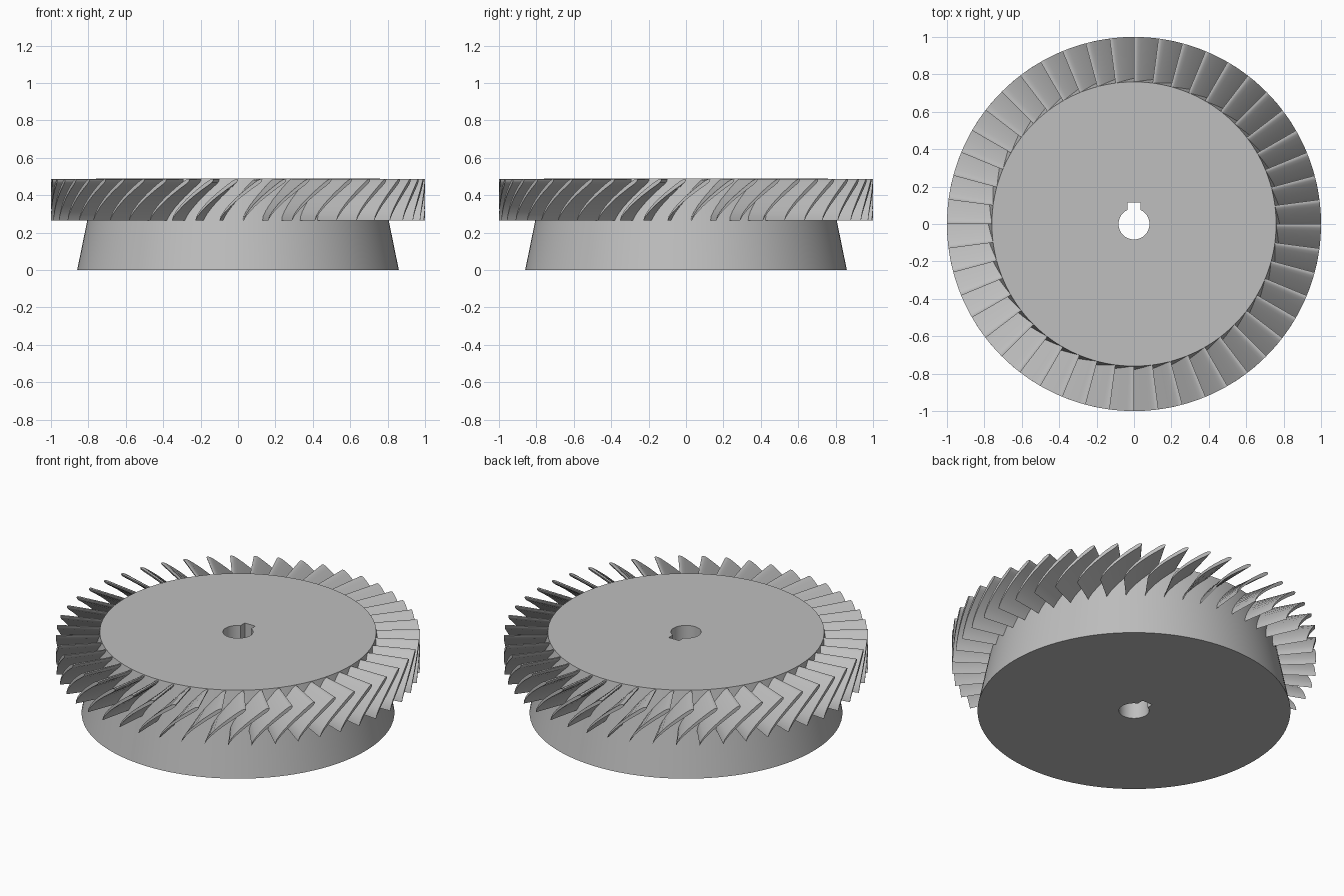
import bpy, bmesh, math

cube = bpy.data.objects.get("Cube")
if cube:
    bpy.data.objects.remove(cube, do_unlink=True)

BLADES = 48
HUB_TOP = 0.49
BLADE_LOW, BLADE_HIGH = 0.265, 0.485
ROOT, TIP = 0.74, 1.0
LEAN = 0.23          # how far the lower edge trails, measured at the tip
HALF_THICK = 0.011

metal = bpy.data.materials.new("light grey metal")
metal.use_nodes = True
grey = (0.52, 0.52, 0.52, 1)
metal.diffuse_color = grey
metal.node_tree.nodes["Principled BSDF"].inputs["Base Color"].default_value = grey


def finish(obj, angle):
    """Give the part its material and smooth shading with sharp edges kept."""
    if not obj.data.materials:
        obj.data.materials.append(metal)
    bpy.ops.object.select_all(action="DESELECT")
    obj.select_set(True)
    bpy.context.view_layer.objects.active = obj
    bpy.ops.object.shade_smooth_by_angle(angle=math.radians(angle))


def cut(obj, cutter):
    """Subtract the cutter from the part and remove it."""
    mod = obj.modifiers.new("cut", "BOOLEAN")
    mod.operation = "DIFFERENCE"
    mod.solver = "EXACT"
    mod.object = cutter
    bpy.context.view_layer.objects.active = obj
    bpy.ops.object.modifier_apply(modifier=mod.name)
    bpy.data.objects.remove(cutter, do_unlink=True)


# Tapered hub with a bore and a keyway
bpy.ops.mesh.primitive_cone_add(vertices=128, radius1=0.86, radius2=0.76,
                                depth=HUB_TOP, location=(0, 0, HUB_TOP / 2))
hub = bpy.context.object
hub.name = "hub"
hub.data.materials.append(metal)
bpy.ops.mesh.primitive_cylinder_add(vertices=48, radius=0.083, depth=2)
cut(hub, bpy.context.object)
bpy.ops.mesh.primitive_cube_add(size=1, location=(0, 0.06, 0))
bpy.context.object.scale = (0.07, 0.11, 2)
cut(hub, bpy.context.object)
finish(hub, 30)


def camber(t):
    """Blade centre line, steep at the lower edge and flatter at the top."""
    return LEAN * (t ** 1.4 - 1), BLADE_LOW + (BLADE_HIGH - BLADE_LOW) * t


def blade_section():
    """Closed outline with a sharp lower edge and a rounded upper edge."""
    steps = [0, 0.1, 0.22, 0.36, 0.5, 0.64, 0.78, 0.9, 0.95, 0.98, 1]
    sides = ([], [])
    for t in steps:
        s, z = camber(t)
        s2, z2 = camber(t + 0.01)
        ds, dz = s2 - s, z2 - z
        length = math.hypot(ds, dz)
        half = HALF_THICK * t ** 0.6
        if t > 0.9:
            half *= math.sqrt(max(0, 1 - ((t - 0.9) / 0.1) ** 2))
        for side, sign in zip(sides, (1, -1)):
            side.append((s - sign * half * dz / length, z + sign * half * ds / length))
    return sides[0] + sides[1][-2:0:-1]


# Ring of leaning blades, each lofted from root to tip
bm = bmesh.new()
section = blade_section()
for i in range(BLADES):
    turn = 2 * math.pi * i / BLADES
    loops = [[bm.verts.new((r * math.cos(turn + s), r * math.sin(turn + s), z))
              for s, z in section] for r in (ROOT, TIP)]
    for k in range(len(section)):
        j = (k + 1) % len(section)
        bm.faces.new((loops[0][k], loops[0][j], loops[1][j], loops[1][k]))
    for loop in loops:
        bm.faces.new(loop)
bmesh.ops.recalc_face_normals(bm, faces=bm.faces)
mesh = bpy.data.meshes.new("blades")
bm.to_mesh(mesh)
bm.free()
blades = bpy.data.objects.new("blades", mesh)
bpy.context.collection.objects.link(blades)
finish(blades, 40)
